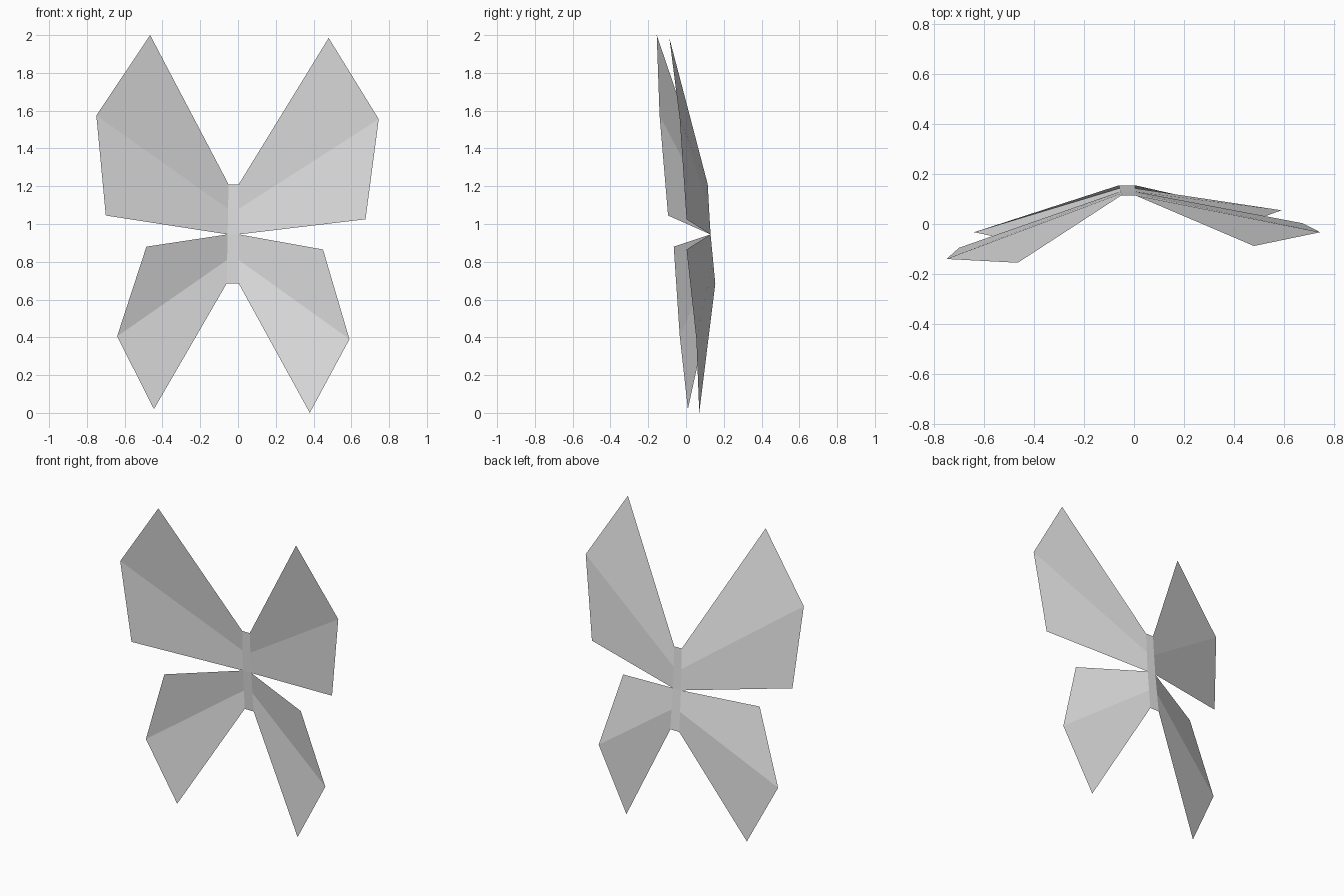
import bpy

cube = bpy.data.objects.get("Cube")
if cube:
    bpy.data.objects.remove(cube, do_unlink=True)

grey = bpy.data.materials.new("plain_grey")
grey.use_nodes = True
colour = (0.8, 0.8, 0.8, 1)
grey.diffuse_color = colour
grey.node_tree.nodes["Principled BSDF"].inputs["Base Color"].default_value = colour

# Spine stations from top to bottom: (y, z)
SPINE = [(0.115, 1.21), (0.122, 1.08), (0.13, 0.945), (0.143, 0.81), (0.155, 0.685)]
RIGHT_TOP, RIGHT_BOTTOM, LEFT_X = -0.05, -0.06, 0.004


def spine_edge(side):
    """Points down one edge of the narrow central strip."""
    points = []
    for i, (y, z) in enumerate(SPINE):
        x = LEFT_X
        if side == "right":
            x = RIGHT_TOP + (RIGHT_BOTTOM - RIGHT_TOP) * i / (len(SPINE) - 1)
        points.append((x, y, z))
    return points


def folded_sheet(name, edge_a, edge_b):
    """Strip of flat quads joining two rows of points."""
    n = len(edge_a)
    faces = [(i, i + 1, n + i + 1, n + i) for i in range(n - 1)]
    mesh = bpy.data.meshes.new(name)
    mesh.from_pydata(edge_a + edge_b, [], faces)
    mesh.materials.append(grey)
    obj = bpy.data.objects.new(name, mesh)
    bpy.context.collection.objects.link(obj)


# Outer wing corners, top to bottom
WINGS = {
    "right_upper_wing": [(-0.465, -0.155, 2.0), (-0.75, -0.14, 1.575), (-0.70, -0.095, 1.045)],
    "left_upper_wing": [(0.48, -0.088, 1.985), (0.745, -0.033, 1.555), (0.675, 0.003, 1.025)],
    "right_lower_wing": [(-0.485, -0.065, 0.88), (-0.64, -0.033, 0.405), (-0.445, 0.01, 0.02)],
    "left_lower_wing": [(0.45, 0.003, 0.865), (0.59, 0.055, 0.39), (0.38, 0.07, 0.0)],
}

# Central strip
folded_sheet("body_strip", spine_edge("right"), spine_edge("left"))

# Four wings, each folded once along its length
for name, tips in WINGS.items():
    side = name.split("_")[0]
    root = spine_edge(side)
    root = root[:3] if "upper" in name else root[2:]
    if side == "right":
        folded_sheet(name, tips, root)
    else:
        folded_sheet(name, root, tips)
